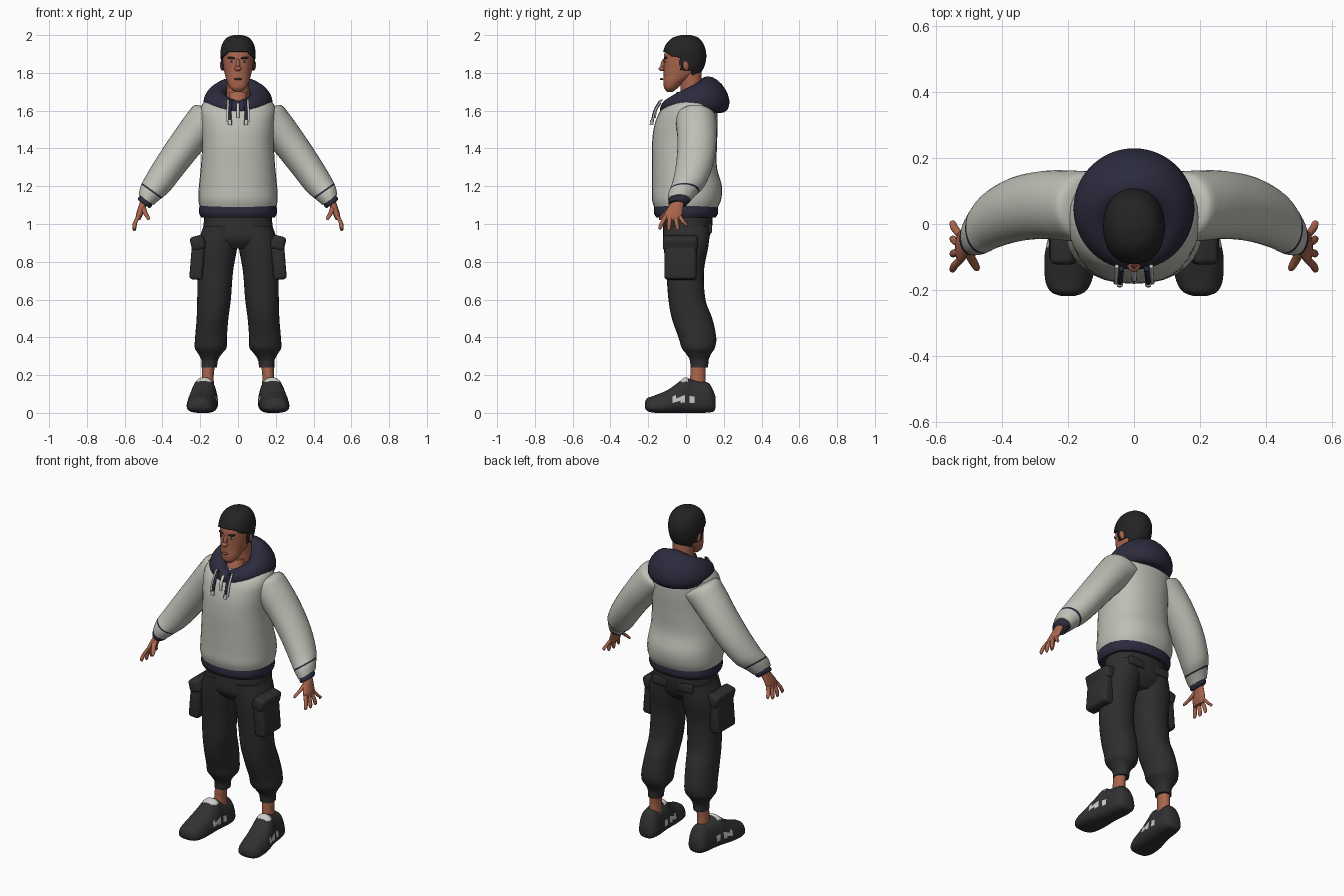
import bpy, bmesh, math
from mathutils import Vector, Matrix, Euler

if "Cube" in bpy.data.objects:
    bpy.data.objects.remove(bpy.data.objects["Cube"])


def material(name, r, g, b):
    mat = bpy.data.materials.new(name)
    mat.use_nodes = True
    mat.diffuse_color = (r, g, b, 1)
    shader = mat.node_tree.nodes["Principled BSDF"]
    shader.inputs["Base Color"].default_value = (r, g, b, 1)
    shader.inputs["Roughness"].default_value = 0.8
    return mat


skin = material("skin", 0.40, 0.13, 0.075)
hair = material("black hair", 0.017, 0.017, 0.018)
fleece = material("light grey fleece", 0.52, 0.52, 0.47)
navy = material("navy fabric", 0.025, 0.024, 0.048)
cloth = material("charcoal cloth", 0.027, 0.027, 0.028)
shoe_black = material("shoe black", 0.03, 0.031, 0.032)
white = material("off white", 0.6, 0.6, 0.58)
lip = material("lip brown", 0.27, 0.08, 0.06)

X, Y, Z = Vector((1, 0, 0)), Vector((0, 1, 0)), Vector((0, 0, 1))


def finish(name, bm, mats, mirror=False, rule=None, sharp=50):
    """Turn a bmesh into a smooth object, coloured by an optional rule."""
    bmesh.ops.recalc_face_normals(bm, faces=bm.faces)
    for f in bm.faces:
        f.smooth = True
        if rule:
            f.material_index = int(rule(f.calc_center_median()))
    mesh = bpy.data.meshes.new(name)
    bm.to_mesh(mesh)
    bm.free()
    mesh.set_sharp_from_angle(angle=math.radians(sharp))
    for m in mats:
        mesh.materials.append(m)
    ob = bpy.data.objects.new(name, mesh)
    bpy.context.collection.objects.link(ob)
    if mirror:
        ob.modifiers.new("Mirror", 'MIRROR').use_mirror_merge = False
    return ob


def spline(rings, steps):
    """Catmull-Rom resampling of rows of numbers."""
    out = []
    for i in range(len(rings) - 1):
        p = [rings[max(0, min(len(rings) - 1, i + k))] for k in (-1, 0, 1, 2)]
        for s in range(steps):
            t = s / steps
            out.append([b + t / 2 * (c - a + t * (2 * a - 5 * b + 4 * c - d + t * (3 * (b - c) + d - a)))
                        for a, b, c, d in zip(*p)])
    return out + [list(rings[-1])]


def skin_rings(bm, loops, closed=False):
    rows = [[bm.verts.new(p) for p in loop] for loop in loops]
    n = len(rows[0])
    pairs = list(zip(rows, rows[1:])) + ([(rows[-1], rows[0])] if closed else [])
    for a, b in pairs:
        for i in range(n):
            j = (i + 1) % n
            bm.faces.new((a[i], a[j], b[j], b[i]))
    if not closed:
        bm.faces.new(rows[0])
        bm.faces.new(rows[-1])


def loft(name, rings, mats, u=X, v=Y, power=2, taper=0, n=32, steps=6, **kw):
    """Each ring is centre x, y, z, then half size along u and along v."""
    def corner(x, e):
        return math.copysign(abs(x) ** (2 / e), x)
    loops = []
    for x, y, z, a, b in spline(rings, steps):
        loop = []
        for k in range(n):
            t = math.tau * k / n
            c, s = corner(math.cos(t), power), corner(math.sin(t), power)
            loop.append(Vector((x, y, z)) + u * a * c * (1 - taper * s) + v * b * s)
        loops.append(loop)
    bm = bmesh.new()
    skin_rings(bm, loops)
    return finish(name, bm, mats, **kw)


def blob(name, at, size, mat, rot=(0, 0, 0), **kw):
    bm = bmesh.new()
    bmesh.ops.create_uvsphere(bm, u_segments=20, v_segments=12, radius=1)
    bm.transform(Matrix.LocRotScale(Vector(at), Euler(rot), Vector(size)))
    return finish(name, bm, [mat], **kw)


def box(name, at, size, mat, rot=(0, 0, 0), bevel=0.018, **kw):
    bm = bmesh.new()
    bmesh.ops.create_cube(bm, size=1)
    bm.transform(Matrix.LocRotScale(Vector(at), Euler(rot), Vector(size)))
    bmesh.ops.bevel(bm, geom=bm.edges[:], offset=bevel, segments=3, profile=0.5, affect='EDGES')
    return finish(name, bm, [mat], **kw)


def tube(name, points, r, mat, **kw):
    return loft(name, [(*p, r, r) for p in points], [mat], n=10, steps=4, **kw)


# Hoodie body and hem
loft("hoodie_body", [(0, 0, 1.08, .2, .165), (0, .003, 1.13, .21, .183), (0, .005, 1.2, .207, .185),
     (0, -.008, 1.3, .197, .172), (0, -.008, 1.42, .19, .172), (0, 0, 1.52, .195, .168),
     (0, .015, 1.6, .2, .15), (0, .035, 1.65, .175, .115), (0, .045, 1.67, .1, .07)], [fleece], power=2.3)
loft("hoodie_hem", [(0, 0, 1.035, .195, .158), (0, 0, 1.06, .206, .17), (0, 0, 1.1, .204, .168)],
     [navy], power=2.3)

# Sleeves with a stitched seam, then the cuffs
across = Vector((.81, 0, .58))
loft("sleeve", [(.1, .05, 1.56, .105, .09), (.14, .052, 1.565, .11, .105), (.19, .055, 1.525, .1, .107),
     (.27, .058, 1.43, .09, .103), (.355, .045, 1.315, .083, .098), (.425, .015, 1.215, .075, .088),
     (.465, -.018, 1.165, .062, .074), (.487, -.035, 1.128, .048, .06)], [fleece, navy], u=across, mirror=True,
     rule=lambda c: abs(c.x * .58 - c.z * .81 + .688) < .004)
loft("sleeve_cuff", [(.478, -.03, 1.14, .04, .052), (.493, -.04, 1.115, .042, .054), (.499, -.045, 1.105, .036, .046)],
     [navy], u=across, mirror=True)

# Hood: a closed sweep that is thin in front and full behind
bm = bmesh.new()
loops = []
for i in range(64):
    t = math.tau * i / 64
    back = (1 - math.cos(t)) / 2
    out = Vector((math.sin(t), -math.cos(t), 0))
    mid = out * .12 + Vector((0, .03, 1.605 + .08 * math.sqrt(back)))
    wide, tall = .048 + .024 * back, .045 + .052 * back
    lean = -.035 * back
    loops.append([mid + out * (wide * math.cos(a) + lean * math.sin(a)) + Z * tall * math.sin(a)
                  for a in (math.tau * k / 20 for k in range(20))])
skin_rings(bm, loops, closed=True)
finish("hood", bm, [navy])

# Drawstrings and zip
tube("drawstring_dark", [(.038, -.135, 1.655), (.041, -.165, 1.6), (.043, -.181, 1.53)], .008, navy, mirror=True)
tube("drawstring_light", [(.052, -.128, 1.66), (.055, -.163, 1.6), (.056, -.178, 1.54)], .006, white, mirror=True)
tube("drawstring_tip", [(.043, -.18, 1.55), (.043, -.183, 1.525)], .01, white, mirror=True)
tube("zip", [(0, -.138, 1.64), (0, -.162, 1.6), (0, -.168, 1.56)], .009, white)

# Hands
loft("palm", [(.492, -.04, 1.125, .024, .032), (.508, -.054, 1.09, .02, .04), (.522, -.068, 1.05, .018, .048),
     (.53, -.073, 1.02, .012, .042)], [skin], mirror=True)
for i, name in enumerate(("index", "middle", "ring", "little")):
    y, spread = -.107 + .024 * i, -.03 + .022 * i
    drop = (.97, .963, .965, .985)[i]
    loft(name + "_finger", [(.525, y, 1.045, .011, .012), (.543, y + spread * .6, 1.01, .011, .012),
         (.549, y + spread, drop + .012, .01, .01), (.548, y + spread, drop, .004, .004)],
         [skin], n=12, steps=3, mirror=True)
loft("thumb", [(.505, -.07, 1.095, .016, .018), (.492, -.105, 1.06, .013, .014), (.478, -.13, 1.035, .011, .011),
     (.474, -.138, 1.022, .004, .004)], [skin], n=12, steps=3, mirror=True)

# Trousers
loft("trouser_seat", [(0, .01, 1.07, .175, .125), (0, .01, 1.0, .182, .13), (0, 0, .92, .185, .12),
     (0, 0, .87, .1, .085)], [cloth], power=2.3)
loft("trouser_leg", [(.092, .005, .99, .09, .125), (.11, 0, .88, .106, .118), (.12, -.005, .75, .094, .1),
     (.127, .005, .6, .089, .098), (.135, .032, .5, .084, .107), (.143, .06, .4, .084, .1),
     (.145, .065, .345, .084, .088), (.148, .067, .312, .062, .066), (.15, .07, .28, .044, .05),
     (.152, .07, .24, .041, .047)], [cloth], power=2.2, mirror=True)
box("cargo_pocket", (.215, -.03, .815), (.07, .17, .22), cloth, rot=(0, -.08, 0), mirror=True)
box("cargo_flap", (.213, -.03, .9), (.075, .185, .075), cloth, rot=(0, .25, 0), mirror=True)
box("back_pocket_flap", (.085, .125, .975), (.1, .025, .05), cloth, bevel=.008, mirror=True)

# Ankles and shoes
loft("ankle", [(.16, .062, .12, .036, .045), (.16, .062, .19, .031, .04), (.155, .066, .26, .034, .04)],
     [skin], mirror=True)


def shoe_patch(c):
    side = .058 < c.z < .085 and (-.075 < c.y < -.005 or .015 < c.y < .05)
    tongue = c.z > .165 and -.03 < c.y < .01
    return side or tongue


loft("shoe", [(.2, -.218, .042, .02, .014), (.2, -.205, .044, .05, .034), (.198, -.17, .046, .068, .045),
     (.193, -.1, .06, .075, .06), (.186, -.045, .079, .072, .079), (.18, -.005, .094, .068, .094),
     (.175, .03, .088, .064, .088), (.17, .08, .083, .062, .083), (.167, .12, .08, .057, .078),
     (.166, .147, .06, .043, .052), (.166, .157, .055, .02, .025)], [shoe_black, white],
     v=Z, power=2.6, taper=.2, n=40, mirror=True, rule=shoe_patch)

# Neck and head
loft("neck", [(0, .035, 1.6, .07, .065), (0, .03, 1.7, .06, .058), (0, .02, 1.84, .06, .06)], [skin])
loft("chest_opening", [(0, -.03, 1.6, .07, .06), (0, -.02, 1.66, .05, .05), (0, 0, 1.7, .05, .05)], [skin])
head = loft("head", [(0, -.085, 1.7, .018, .016), (0, -.08, 1.72, .042, .036), (0, -.064, 1.75, .057, .055),
            (0, -.035, 1.785, .068, .083), (0, -.018, 1.825, .076, .1), (0, -.011, 1.87, .081, .107),
            (0, -.008, 1.91, .083, .104), (0, -.006, 1.95, .074, .089), (0, -.003, 1.978, .053, .062),
            (0, 0, 1.99, .02, .024)], [skin], n=72, steps=9, power=2.15)


def shell(name, rule, thickness):
    """A thick layer over the head wherever the rule holds."""
    bm = bmesh.new()
    bm.from_mesh(head.data)
    drop = [f for f in bm.faces if not rule(f.calc_center_median())]
    bmesh.ops.delete(bm, geom=drop, context='FACES')
    ob = finish(name, bm, [hair])
    mod = ob.modifiers.new("Thickness", 'SOLIDIFY')
    mod.thickness, mod.offset = thickness, 1


def hair_rule(c):
    hairline = 1.912 - .9 * max(0, abs(c.x) - .045)
    nape = 1.785 if c.y > .03 else 1.815
    return c.z > hairline or (c.y > -.03 and c.z > nape)


def beard_rule(c):
    return c.y < .005 and c.z < 1.797 + 1.2 * max(0, abs(c.x) - .04)


shell("hair_cap", hair_rule, .01)
shell("beard", beard_rule, .01)

# Face
blob("nose_bridge", (0, -.12, 1.846), (.011, .014, .03), skin, rot=(-.25, 0, 0))
blob("nose_tip", (0, -.129, 1.822), (.018, .016, .013), skin)
blob("mouth", (0, -.129, 1.767), (.022, .009, .006), lip)
blob("eye", (.033, -.108, 1.86), (.013, .005, .006), white, rot=(0, 0, .3), mirror=True)
blob("pupil", (.033, -.112, 1.86), (.006, .003, .006), hair, mirror=True)
blob("eyebrow", (.035, -.109, 1.879), (.022, .007, .006), hair, rot=(0, -.12, .3), mirror=True)
blob("ear", (.083, .0, 1.84), (.012, .017, .028), skin, rot=(.15, 0, .3), mirror=True)
